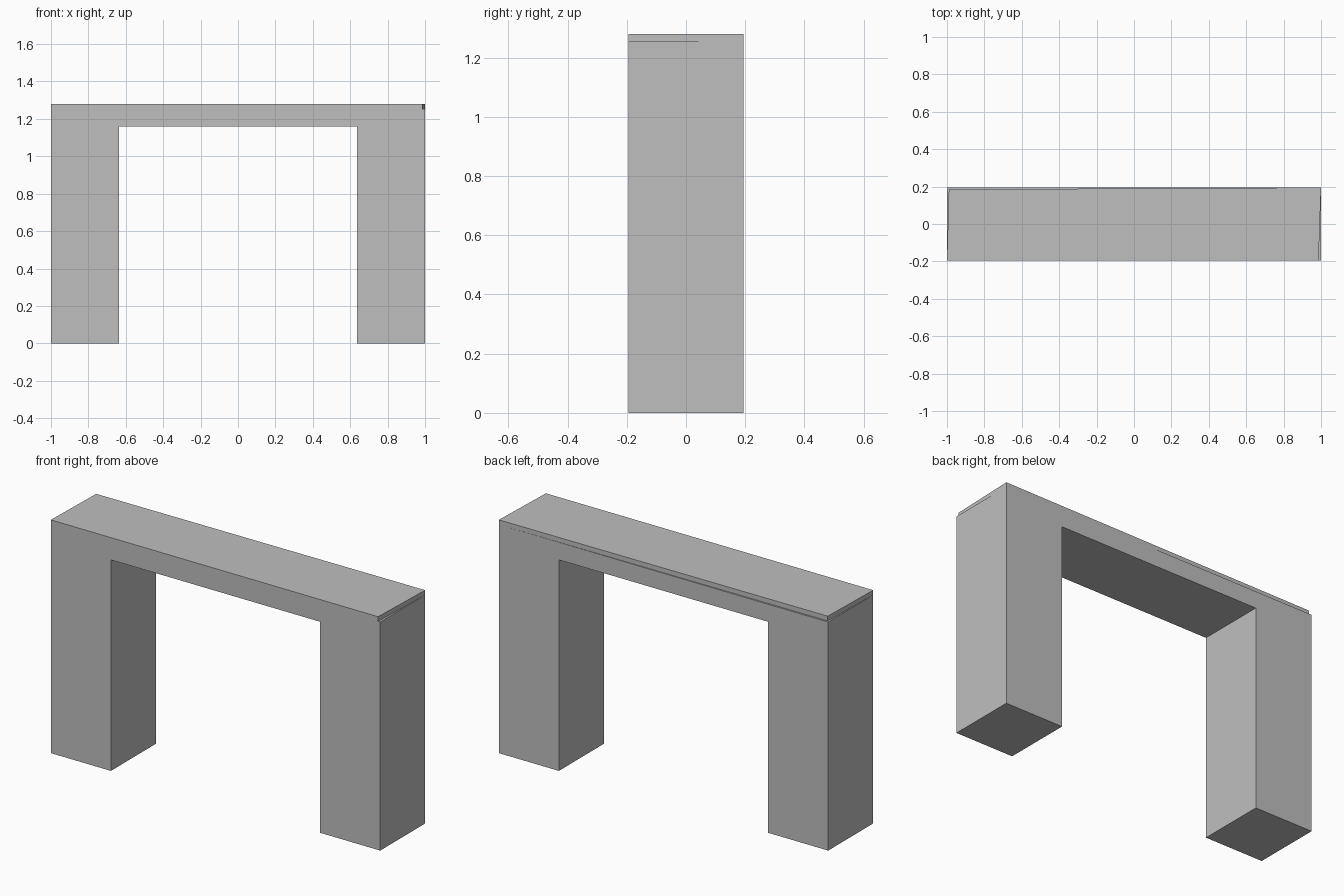
import bpy
import bmesh

cube = bpy.data.objects.get("Cube")
if cube:
    bpy.data.objects.remove(cube, do_unlink=True)

# Single plain grey
GREY = (0.52, 0.52, 0.52, 1.0)
grey = bpy.data.materials.new("plain grey")
grey.use_nodes = True
grey.diffuse_color = GREY
grey.node_tree.nodes["Principled BSDF"].inputs["Base Color"].default_value = GREY

HALF_DEPTH = 0.195
LEDGE_Z, TOP_Z = 1.254, 1.28


def extruded(name, outline, direction):
    """Extrude a closed outline of 3D points into a solid."""
    bm = bmesh.new()
    face = bm.faces.new([bm.verts.new(p) for p in outline])
    result = bmesh.ops.extrude_face_region(bm, geom=[face])
    moved = [g for g in result["geom"] if isinstance(g, bmesh.types.BMVert)]
    bmesh.ops.translate(bm, vec=direction, verts=moved)
    bmesh.ops.recalc_face_normals(bm, faces=bm.faces)
    mesh = bpy.data.meshes.new(name)
    bm.to_mesh(mesh)
    bm.free()
    mesh.materials.append(grey)
    obj = bpy.data.objects.new(name, mesh)
    bpy.context.collection.objects.link(obj)
    return obj


# Two legs and the crossbeam as one arch profile, mirrored about the middle
half = [(0.635, 1.158), (0.635, 0), (1, 0), (1, LEDGE_Z)]
profile = half + [(-x, z) for x, z in reversed(half)]
extruded("arch_frame", [(x, -HALF_DEPTH, z) for x, z in profile],
         (0, 2 * HALF_DEPTH, 0))

# Thin top slab, slightly out of square so that narrow ledges show at its ends
corners = [(-1, -HALF_DEPTH), (0.987, -HALF_DEPTH), (1, HALF_DEPTH), (-0.99, 0.185)]
extruded("top_slab", [(x, y, LEDGE_Z) for x, y in corners],
         (0, 0, TOP_Z - LEDGE_Z))
